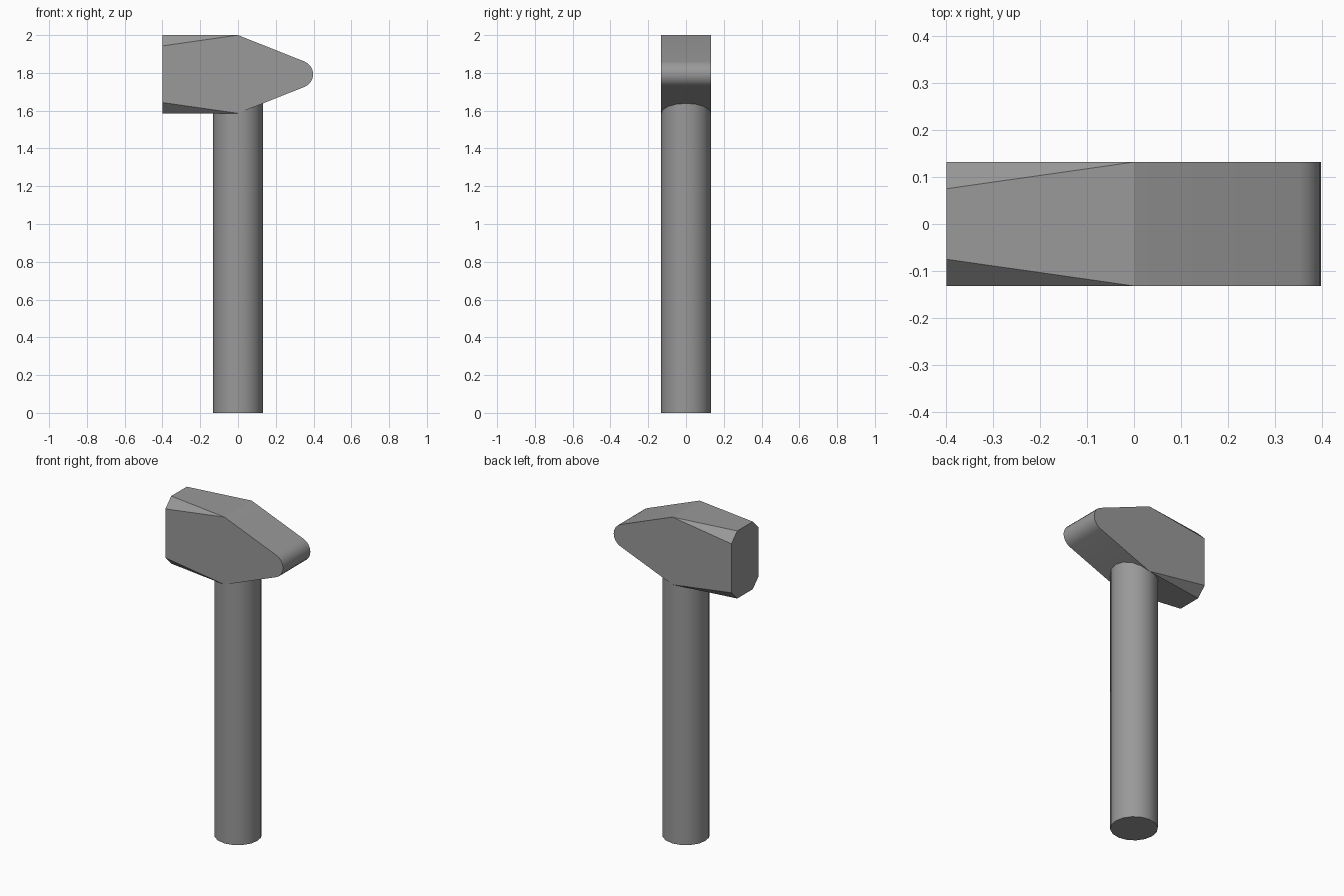
import bpy, bmesh, math

cube = bpy.data.objects.get("Cube")
if cube:
    bpy.data.objects.remove(cube, do_unlink=True)

# Single grey material
grey = bpy.data.materials.new("plain grey")
grey.use_nodes = True
colour = (0.32, 0.32, 0.32, 1)
grey.diffuse_color = colour
grey.node_tree.nodes["Principled BSDF"].inputs["Base Color"].default_value = colour


def finish(obj, angle):
    obj.data.materials.append(grey)
    bpy.ops.object.select_all(action='DESELECT')
    obj.select_set(True)
    bpy.context.view_layer.objects.active = obj
    bpy.ops.object.shade_smooth_by_angle(angle=math.radians(angle))


# Round handle, ending inside the head
RADIUS, MID, HALF_H, HALF_W = 0.132, 1.793, 0.207, 0.132
bpy.ops.mesh.primitive_cylinder_add(vertices=16, radius=RADIUS, depth=1.75,
                                    location=(0, 0, 0.875))
handle = bpy.context.object
handle.name = "handle"
finish(handle, 40)

# Hammer head: square middle, bevelled striking face, rounded wedge peen
FACE_X, BEVEL = -0.4, 0.057
NOSE_X, NOSE_R, NOSE_ANGLE, STEPS = 0.326, 0.072, math.radians(68.3), 8
bm = bmesh.new()
for side in (-1, 1):
    y = side * HALF_W
    for up in (-1, 1):
        z = MID + up * HALF_H
        bm.verts.new((0, y, z))
        bm.verts.new((FACE_X, y - side * BEVEL, z))
        bm.verts.new((FACE_X, y, z - up * BEVEL))
    for i in range(STEPS + 1):
        a = NOSE_ANGLE * (2 * i / STEPS - 1)
        bm.verts.new((NOSE_X + NOSE_R * math.cos(a), y, MID + NOSE_R * math.sin(a)))
bmesh.ops.convex_hull(bm, input=bm.verts[:])
bmesh.ops.dissolve_limit(bm, angle_limit=math.radians(2),
                         verts=bm.verts[:], edges=bm.edges[:])
bmesh.ops.recalc_face_normals(bm, faces=bm.faces[:])
mesh = bpy.data.meshes.new("hammer_head")
bm.to_mesh(mesh)
bm.free()
head = bpy.data.objects.new("hammer_head", mesh)
bpy.context.collection.objects.link(head)
finish(head, 20)
